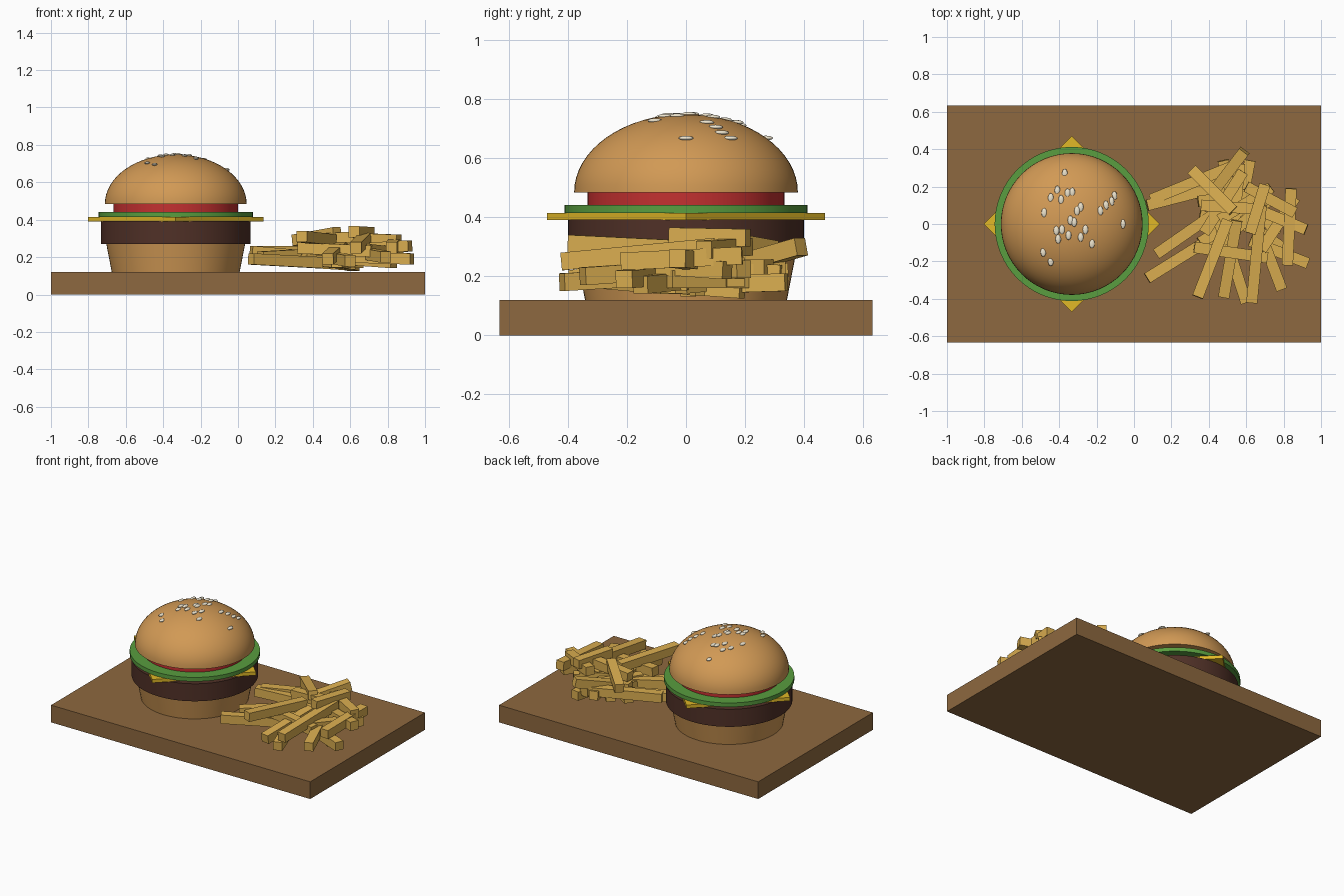
import bpy, math, random
from mathutils import Vector

if "Cube" in bpy.data.objects:
    bpy.data.objects.remove(bpy.data.objects["Cube"])

random.seed(4)
CX = -0.333  # burger axis


def material(name, rgb):
    m = bpy.data.materials.new(name)
    m.diffuse_color = (*rgb, 1)
    m.use_nodes = True
    m.node_tree.nodes["Principled BSDF"].inputs["Base Color"].default_value = m.diffuse_color
    return m


WOOD = material("wood", (0.27, 0.14, 0.05))
BUN = material("bun", (0.64, 0.32, 0.09))
MEAT = material("meat", (0.08, 0.03, 0.02))
CHEESE = material("cheese", (0.75, 0.48, 0.02))
GREEN = material("green", (0.10, 0.34, 0.05))
RED = material("red", (0.55, 0.03, 0.03))
SEED = material("seed", (0.85, 0.78, 0.62))
FRY = material("fry", (0.70, 0.42, 0.08))


def finish(name, mat, smooth=False):
    ob = bpy.context.object
    ob.name = name
    ob.data.materials.append(mat)
    if smooth:
        bpy.ops.object.shade_smooth_by_angle(angle=math.radians(40))
    return ob


def box(name, mat, loc, size, rot=(0, 0, 0)):
    bpy.ops.mesh.primitive_cube_add(size=1, location=loc, rotation=rot)
    bpy.context.object.scale = size
    return finish(name, mat)


def layer(name, mat, r1, r2, z1, z2):
    bpy.ops.mesh.primitive_cone_add(vertices=64, radius1=r1, radius2=r2, depth=z2 - z1,
                                    location=(CX, 0, (z1 + z2) / 2))
    return finish(name, mat, True)


# Board and burger layers
box("serving_board", WOOD, (0, 0, 0.06), (2, 1.265, 0.12))
layer("bottom_bun", BUN, 0.342, 0.372, 0.12, 0.275)
layer("patty", MEAT, 0.40, 0.40, 0.27, 0.392)
box("cheese_slice", CHEESE, (CX, 0, 0.403), (0.665, 0.665, 0.024), (0, 0, math.pi / 4))
layer("lettuce", GREEN, 0.412, 0.412, 0.414, 0.442)
layer("tomato", RED, 0.333, 0.333, 0.44, 0.487)

# Top bun: half-ellipse profile turned around the burger axis
RB, HB, ZB = 0.379, 0.265, 0.484
N, RINGS = 64, 16
verts = [(CX, 0, ZB + HB)]
for i in range(RINGS):
    a = math.pi / 2 * i / RINGS
    for k in range(N):
        t = 2 * math.pi * k / N
        verts.append((CX + RB * math.cos(a) * math.cos(t),
                      RB * math.cos(a) * math.sin(t), ZB + HB * math.sin(a)))
faces = [tuple(range(N, 0, -1))]
for k in range(N):
    n = (k + 1) % N
    for i in range(RINGS - 1):
        b = 1 + i * N
        faces.append((b + k, b + n, b + N + n, b + N + k))
    b = 1 + (RINGS - 1) * N
    faces.append((b + k, b + n, 0))
me = bpy.data.meshes.new("top_bun")
me.from_pydata(verts, [], faces)
top = bpy.data.objects.new("top_bun", me)
bpy.context.collection.objects.link(top)
bpy.ops.object.select_all(action='DESELECT')
top.select_set(True)
bpy.context.view_layer.objects.active = top
finish("top_bun", BUN, True)

# Sesame seeds lying flat on the dome
SEEDS = [(-.37, .27), (-.41, .18), (-.445, .14), (-.48, .06), (-.39, .13), (-.355, .165),
         (-.33, .17), (-.285, .09), (-.305, .07), (-.34, .02), (-.32, .01), (-.385, -.03),
         (-.415, -.035), (-.405, -.08), (-.35, -.06), (-.285, -.07), (-.26, -.03),
         (-.225, -.105), (-.18, .07), (-.15, .10), (-.12, .12), (-.105, .15), (-.06, 0),
         (-.485, -.15), (-.445, -.20)]
for x, y in SEEDS:
    d2 = ((x - CX) ** 2 + y * y) / RB ** 2
    bpy.ops.mesh.primitive_uv_sphere_add(segments=12, ring_count=8, radius=1,
                                         location=(x, y, ZB + HB * math.sqrt(1 - d2)))
    bpy.context.object.scale = (0.015, 0.025, 0.008)
    finish("sesame_seed", SEED, True)


# Fries: square bars between two end points
def fry(p, q, w=0.06):
    p, q = Vector(p), Vector(q)
    d = q - p
    rot = d.to_track_quat('X', 'Z').to_euler()
    box("fry", FRY, (p + q) / 2, (d.length, w, w), rot)


# Visible bars of the pile
for x1, y1, z1, x2, y2, z2 in [
        (.31, .29, .29, .53, .07, .33), (.59, .39, .30, .43, .18, .24),
        (.09, .13, .23, .53, .31, .23), (.07, .10, .23, .42, .19, .20),
        (.07, -.29, .19, .44, -.06, .17), (.34, -.39, .31, .50, .02, .29),
        (.48, -.39, .19, .55, .02, .25), (.63, -.42, .25, .68, .10, .30),
        (.60, -.42, .18, .49, -.08, .20), (.79, -.35, .20, .68, -.06, .22),
        (.93, -.21, .19, .62, -.09, .20), (.92, -.03, .26, .58, .11, .24),
        (.86, .06, .29, .60, .20, .30), (.86, .14, .22, .68, -.14, .24),
        (.82, -.22, .25, .84, .19, .27), (.36, .10, .29, .66, .08, .31),
        (.62, .34, .18, .56, .02, .17), (.12, -.16, .20, .48, .09, .22),
        (.70, .21, .33, .62, -.05, .335)]:
    fry((x1, y1, z1), (x2, y2, z2))

# Loose bars filling the lower pile
for i in range(16):
    a, r = random.uniform(0, math.tau), 0.17 * math.sqrt(random.random())
    c = Vector((0.57 + r * math.cos(a), r * math.sin(a), 0.165 + 0.005 * i))
    t = random.uniform(0, math.pi)
    h = Vector((math.cos(t), math.sin(t), random.uniform(-.1, .1))) * random.uniform(.14, .2)
    fry(c - h, c + h)
